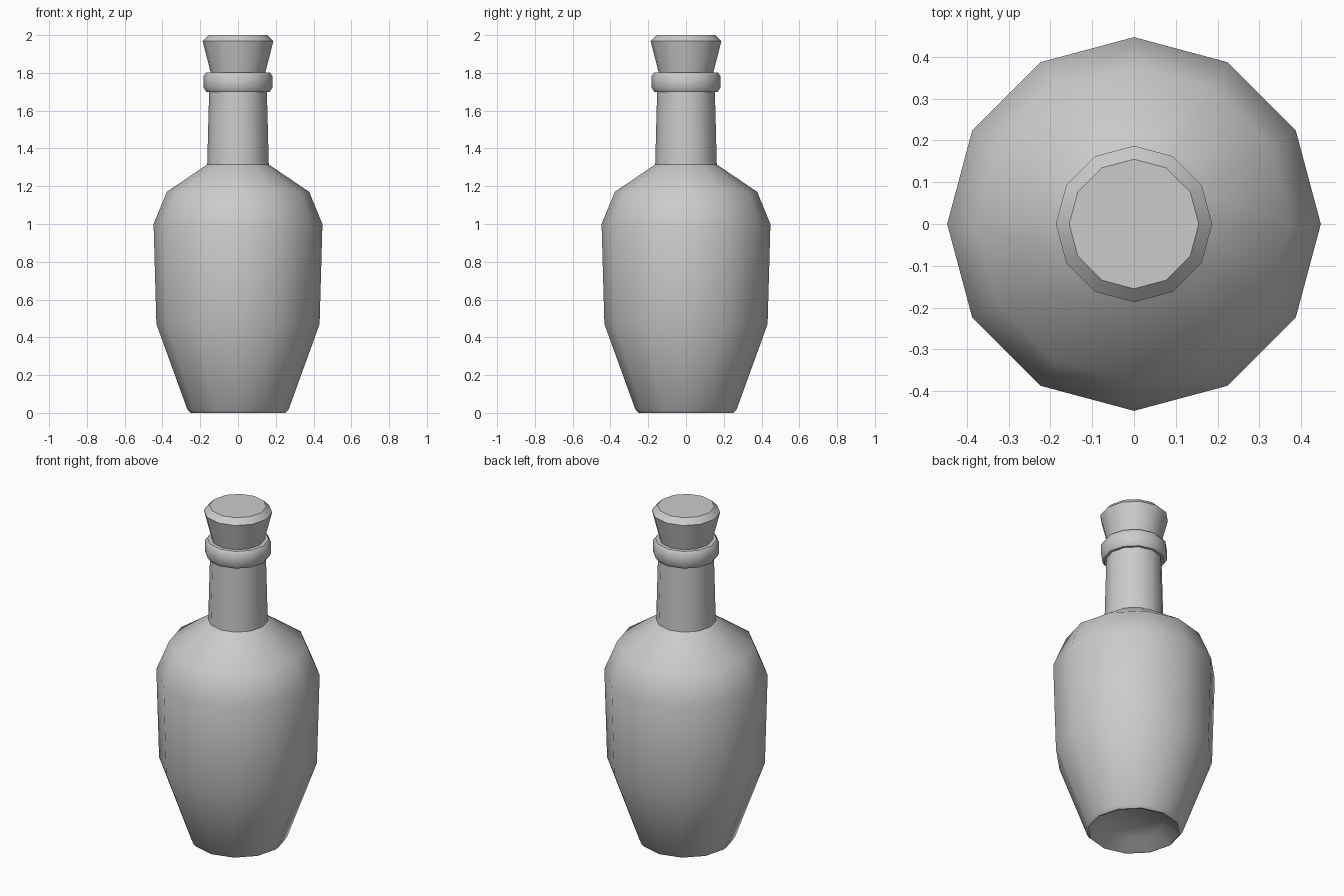
import bpy, bmesh, math

if "Cube" in bpy.data.objects:
    bpy.data.objects.remove(bpy.data.objects["Cube"])

SIDES = 12


def lathe(name, profile, angle):
    """Revolve (radius, z) points around z; radius 0 makes a pole."""
    bm = bmesh.new()
    rings = []
    for r, z in profile:
        n = SIDES if r > 0 else 1
        rings.append([bm.verts.new((r * math.cos(2 * math.pi * i / SIDES),
                                    r * math.sin(2 * math.pi * i / SIDES), z)) for i in range(n)])
    for a, b in zip(rings, rings[1:]):
        for i in range(SIDES):
            j = (i + 1) % SIDES
            quad = [a[i % len(a)], a[j % len(a)], b[j % len(b)], b[i % len(b)]]
            bm.faces.new(list(dict.fromkeys(quad)))
    bmesh.ops.recalc_face_normals(bm, faces=bm.faces)
    mesh = bpy.data.meshes.new(name)
    bm.to_mesh(mesh)
    bm.free()
    obj = bpy.data.objects.new(name, mesh)
    bpy.context.collection.objects.link(obj)
    bpy.ops.object.select_all(action='DESELECT')
    obj.select_set(True)
    bpy.context.view_layer.objects.active = obj
    bpy.ops.object.shade_smooth_by_angle(angle=math.radians(angle))
    return obj


# Bottle: hollowed base, tapered body, shoulder, neck and lip collar
lathe("bottle", [
    (0, 0.07), (0.17, 0.055), (0.24, 0.003), (0.252, 0), (0.267, 0.015),
    (0.432, 0.47), (0.447, 1.0), (0.377, 1.17), (0.163, 1.315),
    (0.153, 1.70), (0.168, 1.70), (0.182, 1.722), (0.182, 1.785),
    (0.168, 1.803), (0.12, 1.803), (0, 1.803)], 40)

# Cork stopper flaring upwards with a chamfered top
lathe("cork", [
    (0, 1.79), (0.142, 1.79), (0.187, 1.968), (0.155, 2.0), (0, 2.0)], 35)
